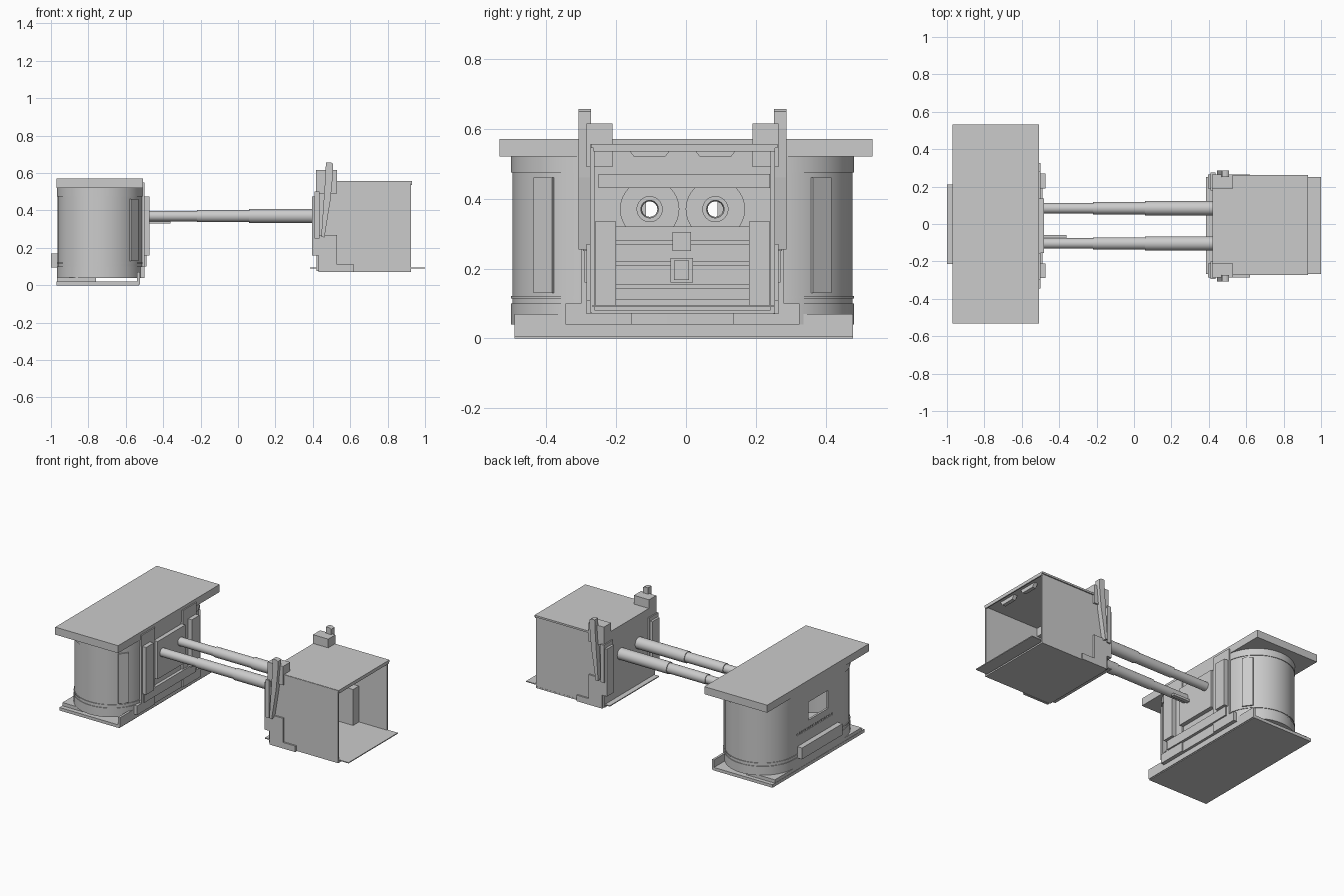
import bpy, bmesh, math
from mathutils import Vector, Matrix

if "Cube" in bpy.data.objects:
    bpy.data.objects.remove(bpy.data.objects["Cube"])

CY = -0.01            # centre line of both units
TUBE_Y = (-0.104, 0.084)
TUBE_Z = 0.37


def finish(name, bm):
    bmesh.ops.recalc_face_normals(bm, faces=bm.faces)
    me = bpy.data.meshes.new(name)
    bm.to_mesh(me)
    bm.free()
    ob = bpy.data.objects.new(name, me)
    bpy.context.collection.objects.link(ob)
    return ob


def smooth(ob):
    bpy.ops.object.select_all(action='DESELECT')
    ob.select_set(True)
    bpy.context.view_layer.objects.active = ob
    bpy.ops.object.shade_smooth_by_angle(angle=math.radians(30))


def box(name, x, y, z, turn=0):
    bm = bmesh.new()
    c = Vector((sum(x) / 2, sum(y) / 2, sum(z) / 2))
    m = (Matrix.Translation(c) @ Matrix.Rotation(turn, 4, 'Z')
         @ Matrix.Diagonal((x[1] - x[0], y[1] - y[0], z[1] - z[0], 1)))
    bmesh.ops.create_cube(bm, size=1, matrix=m)
    return finish(name, bm)


def pair(name, x, y, z):
    """Box at y offset from the centre line, plus its mirror image."""
    box("left_" + name, x, (CY - y[1], CY - y[0]), z)
    box("right_" + name, x, (CY + y[0], CY + y[1]), z)


def prism(name, pts, vec):
    bm = bmesh.new()
    f = bm.faces.new([bm.verts.new(p) for p in pts])
    r = bmesh.ops.extrude_face_region(bm, geom=[f])
    vs = [v for v in r['geom'] if isinstance(v, bmesh.types.BMVert)]
    bmesh.ops.translate(bm, verts=vs, vec=vec)
    return finish(name, bm)


def lathe_x(name, profile, y, z, n=32):
    """Spin a closed (x, radius) profile around an axis along x."""
    bm = bmesh.new()
    rings = [[bm.verts.new((x, y + r * math.cos(2 * math.pi * i / n),
                            z + r * math.sin(2 * math.pi * i / n)))
              for i in range(n)] for x, r in profile]
    for a, b in zip(rings, rings[1:] + rings[:1]):
        for i in range(n):
            j = (i + 1) % n
            bm.faces.new((a[i], a[j], b[j], b[i]))
    ob = finish(name, bm)
    smooth(ob)
    return ob


def cylinder_x(name, x, r, y, z):
    n = 32
    pts = [(x[0], y + r * math.cos(2 * math.pi * i / n),
            z + r * math.sin(2 * math.pi * i / n)) for i in range(n)]
    return prism(name, pts, (x[1] - x[0], 0, 0))


def stadium(name, inset, z, n=24):
    """Flat-sided body with half-round ends."""
    cx, r, half = -0.738, 0.23 - inset, 0.26
    pts = []
    for side, start in ((1, 0), (-1, math.pi)):
        for i in range(n + 1):
            a = start + math.pi * i / n
            pts.append((cx + r * math.cos(a),
                        CY + side * half + r * math.sin(a), z[0]))
    return prism(name, pts, (0, 0, z[1] - z[0]))


def cut(ob, cutters):
    for c in cutters:
        c.hide_render = True
        m = ob.modifiers.new("cut", 'BOOLEAN')
        m.operation, m.object, m.solver = 'DIFFERENCE', c, 'EXACT'
        bpy.ops.object.select_all(action='DESELECT')
        ob.select_set(True)
        bpy.context.view_layer.objects.active = ob
        bpy.ops.object.modifier_apply(modifier=m.name)
        bpy.data.objects.remove(c)


# ---- Wide unit: hollow rounded body with window, vents and tube holes
body = stadium("cabinet_body", 0.004, (0.04, 0.52))
cutters = [stadium("cutter", 0.018, (0.055, 0.505)),
           box("cutter", (-1.0, -0.9), (-0.115, 0.09), (0.30, 0.42))]
cutters += [cylinder_x("cutter", (-0.6, -0.45), 0.027, y, TUBE_Z) for y in TUBE_Y]
cutters += [box("cutter", (-1.0, -0.9), (y, y + 0.012), (0.24, 0.255))
            for y in [-0.16 + 0.024 * i for i in range(16)]]
cut(body, cutters)
smooth(body)
for nm, z in (("lower_collar", (0.04, 0.10)), ("lower_band", (0.115, 0.122)),
              ("upper_collar", (0.475, 0.52))):
    ring = stadium(nm, 0, z)
    cut(ring, [stadium("cutter", 0.008, (z[0] - 0.1, z[1] + 0.1))])
    smooth(ring)
box("cabinet_top", (-0.97, -0.508), (-0.533, 0.533), (0.52, 0.57))
box("cabinet_base", (-0.97, -0.53), (-0.49, 0.477), (0, 0.02))
box("base_front_lip", (-0.54, -0.525), (-0.49, 0.477), (0.005, 0.07))
box("base_foot", (-0.968, -0.76), (-0.46, 0.45), (0.02, 0.042))
box("rear_bar", (-1.0, -0.965), (-0.215, 0.21), (0.095, 0.17))

# Door strips set on the rounded ends
for s in (-1, 1):
    a = s * math.radians(37)
    px, py = -0.738 + 0.227 * math.cos(a), CY + s * 0.26 + 0.227 * math.sin(a)
    box("door_strip", (px - 0.006, px + 0.006), (py - 0.033, py + 0.033),
        (0.13, 0.46), a)

# Coupling face of the wide unit
for y in ((-0.30, -0.155), (0.135, 0.28)):
    box("coupling_panel", (-0.515, -0.5), y, (0.04, 0.55))
pair("coupling_column", (-0.51, -0.472), (0.20, 0.28), (0.16, 0.475))
pair("lower_bracket", (-0.525, -0.5), (0.26, 0.335), (0.04, 0.10))
box("coupling_rail", (-0.51, -0.49), (-0.28, 0.26), (0.10, 0.16))
plate = box("tube_plate", (-0.51, -0.482), (-0.155, 0.135), (0.21, 0.46))
cut(plate, [cylinder_x("cutter", (-0.6, -0.4), 0.027, y, TUBE_Z) for y in TUBE_Y])
box("tube_support", (-0.51, -0.36), (-0.085, -0.06), (0.33, 0.345))

# ---- Stepped hollow tubes
for y in TUBE_Y:
    lathe_x("telescopic_tube", [(-0.505, 0.028), (-0.22, 0.028), (-0.22, 0.033),
            (0.06, 0.033), (0.06, 0.038), (0.44, 0.038), (0.44, 0.025),
            (-0.505, 0.022)], y, TUBE_Z)
    lathe_x("tube_flange", [(0.43, 0.085), (0.447, 0.085), (0.447, 0.036),
                            (0.43, 0.036)], y, TUBE_Z)

# ---- Open box unit
wall = box("box_end_wall", (0.42, 0.435), (-0.27, 0.255), (0.075, 0.555))
cut(wall, [cylinder_x("cutter", (0.3, 0.6), 0.036, y, TUBE_Z) for y in TUBE_Y])
box("box_roof", (0.42, 0.93), (-0.272, 0.262), (0.545, 0.557))
box("roof_lip", (0.922, 0.93), (-0.265, 0.255), (0.535, 0.557))
pair("box_side", (0.42, 0.925), (0.252, 0.264), (0.075, 0.555))
box("box_floor", (0.43, 0.925), (-0.27, 0.255), (0.072, 0.082))
box("sliding_tray", (0.385, 1.0), (-0.268, 0.25), (0.09, 0.096))
pair("side_foot", (0.43, 0.53), (0.26, 0.275), (0.07, 0.27))
pair("side_foot_toe", (0.53, 0.62), (0.26, 0.275), (0.07, 0.11))

# Interior fittings
pair("inner_column", (0.435, 0.72), (0.19, 0.25), (0.09, 0.335))
box("upper_beam", (0.435, 0.50), (-0.25, 0.24), (0.43, 0.47))
for nm, x1, z in (("top_step", 0.49, (0.28, 0.32)), ("middle_step", 0.52, (0.22, 0.27)),
                  ("lower_step", 0.55, (0.155, 0.21)), ("bottom_step", 0.58, (0.11, 0.145))):
    box(nm, (0.435, x1), (-0.20, 0.18), z)
box("step_back", (0.435, 0.465), (-0.20, 0.18), (0.09, 0.32))
box("latch_block", (0.46, 0.60), (-0.045, 0.02), (0.16, 0.23))
box("latch_face", (0.60, 0.606), (-0.034, 0.008), (0.167, 0.223))
box("latch_top", (0.46, 0.55), (-0.038, 0.014), (0.25, 0.305))
for y in TUBE_Y:
    prism("roof_grip", [(0.87, y - 0.065, 0.547), (0.87, y - 0.045, 0.52),
                        (0.87, y + 0.045, 0.52), (0.87, y + 0.065, 0.547)], (0.025, 0, 0))

# Corner clamps and levers
pair("clamp_column", (0.395, 0.432), (0.20, 0.275), (0.16, 0.475))
pair("clamp_block", (0.418, 0.53), (0.20, 0.275), (0.49, 0.615))
pair("clamp_web", (0.41, 0.435), (0.19, 0.285), (0.25, 0.5))
for s in (-1, 1):
    y = CY + s * 0.262
    prism("clamp_lever", [(0.445, y, 0.26), (0.462, y, 0.255), (0.495, y, 0.46),
                          (0.508, y, 0.60), (0.508, y, 0.65), (0.495, y, 0.657),
                          (0.47, y, 0.657), (0.467, y, 0.58)], (0, s * 0.035, 0))
